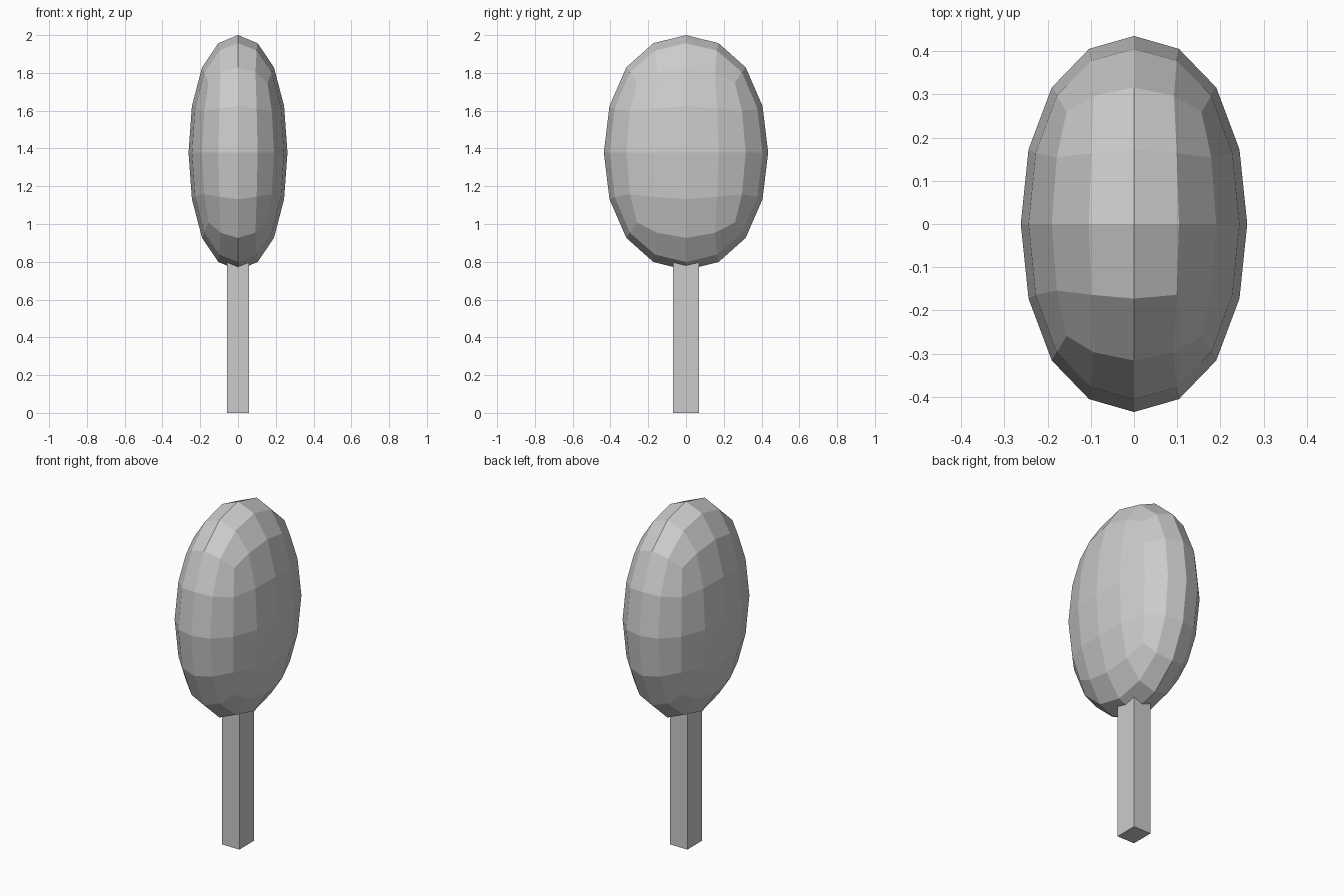
import bpy

if "Cube" in bpy.data.objects:
    bpy.data.objects.remove(bpy.data.objects["Cube"])


def box(name, half, centre):
    """Box mesh with the given half sizes and centre."""
    bpy.ops.mesh.primitive_cube_add(size=2, location=centre)
    obj = bpy.context.object
    obj.name = name
    for v in obj.data.vertices:
        v.co = [c * h for c, h in zip(v.co, half)]
    return obj


# Trunk: plain square post, its top buried in the crown
trunk_top = 0.82
box("trunk", (0.057, 0.068, trunk_top / 2), (0, 0, trunk_top / 2))

# Crown: flat-shaded subdivided box; the smoothed surface shrinks by this factor
SHRINK = 0.8395
radii = (0.262, 0.435, 0.622)
crown = box("crown", [r / SHRINK for r in radii], (0, 0, 1.378))
subsurf = crown.modifiers.new("round", 'SUBSURF')
subsurf.levels = subsurf.render_levels = 2
subsurf.use_limit_surface = True
